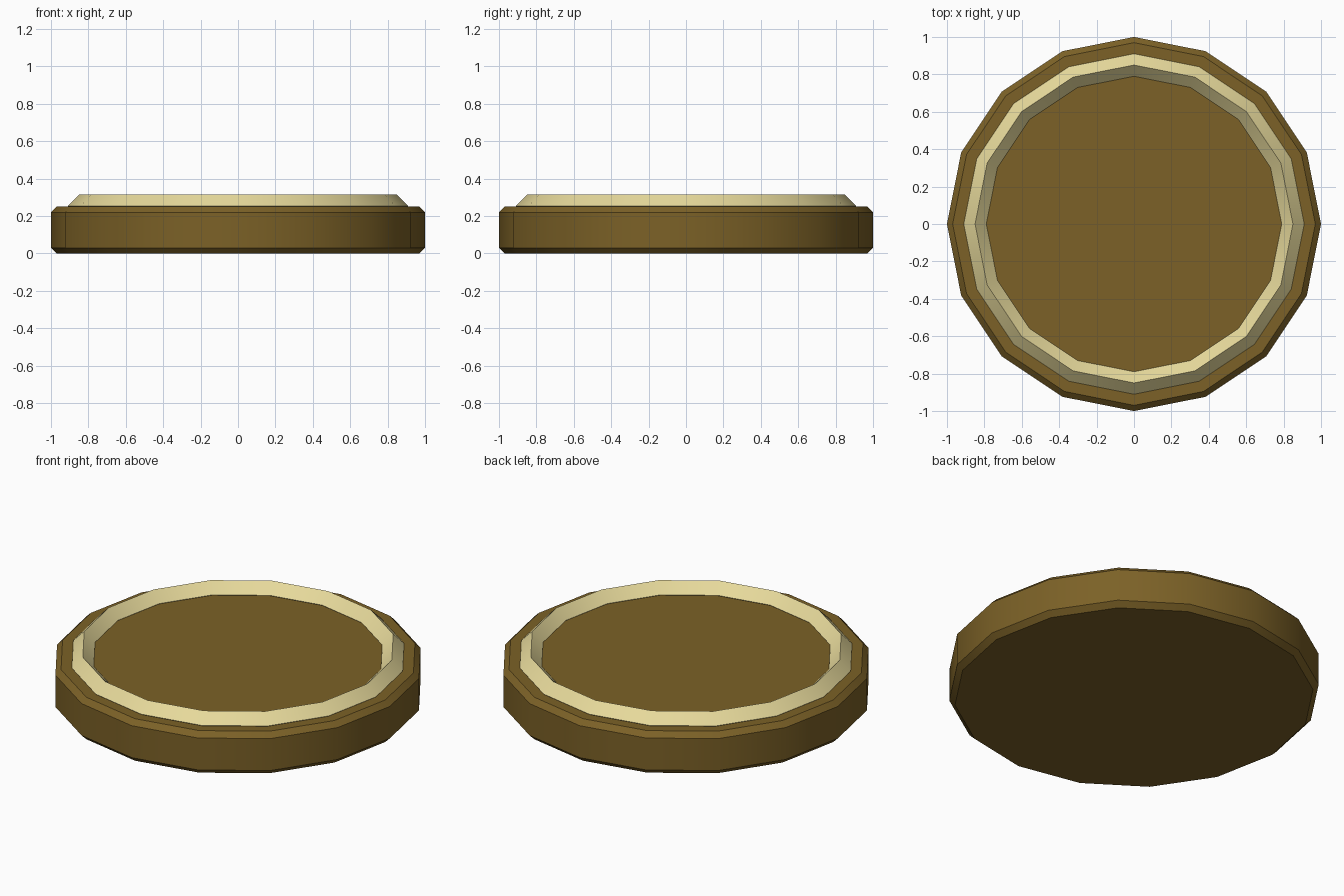
import bpy
import math

SIDES = 16
HEIGHT = 0.25

old = bpy.data.objects.get("Cube")
if old:
    bpy.data.objects.remove(old, do_unlink=True)


def material(name, rgb):
    mat = bpy.data.materials.new(name)
    mat.use_nodes = True
    mat.diffuse_color = (*rgb, 1)
    mat.node_tree.nodes["Principled BSDF"].inputs["Base Color"].default_value = (*rgb, 1)
    return mat


def finish(name, mat):
    obj = bpy.context.object
    obj.name = name
    obj.data.materials.clear()
    obj.data.materials.append(mat)
    return obj


def smooth():
    bpy.ops.object.shade_smooth_by_angle(angle=math.radians(30))


bronze = material("dark bronze", (0.2, 0.12, 0.02))
pale_gold = material("pale gold", (0.8, 0.7, 0.33))

# Chamfered base disc
bpy.ops.mesh.primitive_cylinder_add(vertices=SIDES, radius=1, depth=HEIGHT,
                                    location=(0, 0, HEIGHT / 2))
disc = finish("base_disc", bronze)
chamfer = disc.modifiers.new("chamfer", 'BEVEL')
chamfer.width = 0.03
chamfer.segments = 1
chamfer.limit_method = 'ANGLE'
chamfer.angle_limit = math.radians(45)
bpy.ops.object.modifier_apply(modifier=chamfer.name)
smooth()

# Raised rim with a diamond cross-section, half sunk into the disc
bpy.ops.mesh.primitive_torus_add(major_segments=SIDES, minor_segments=4,
                                 major_radius=0.85, minor_radius=0.06,
                                 location=(0, 0, HEIGHT + 0.004))
finish("raised_rim", pale_gold)
smooth()
